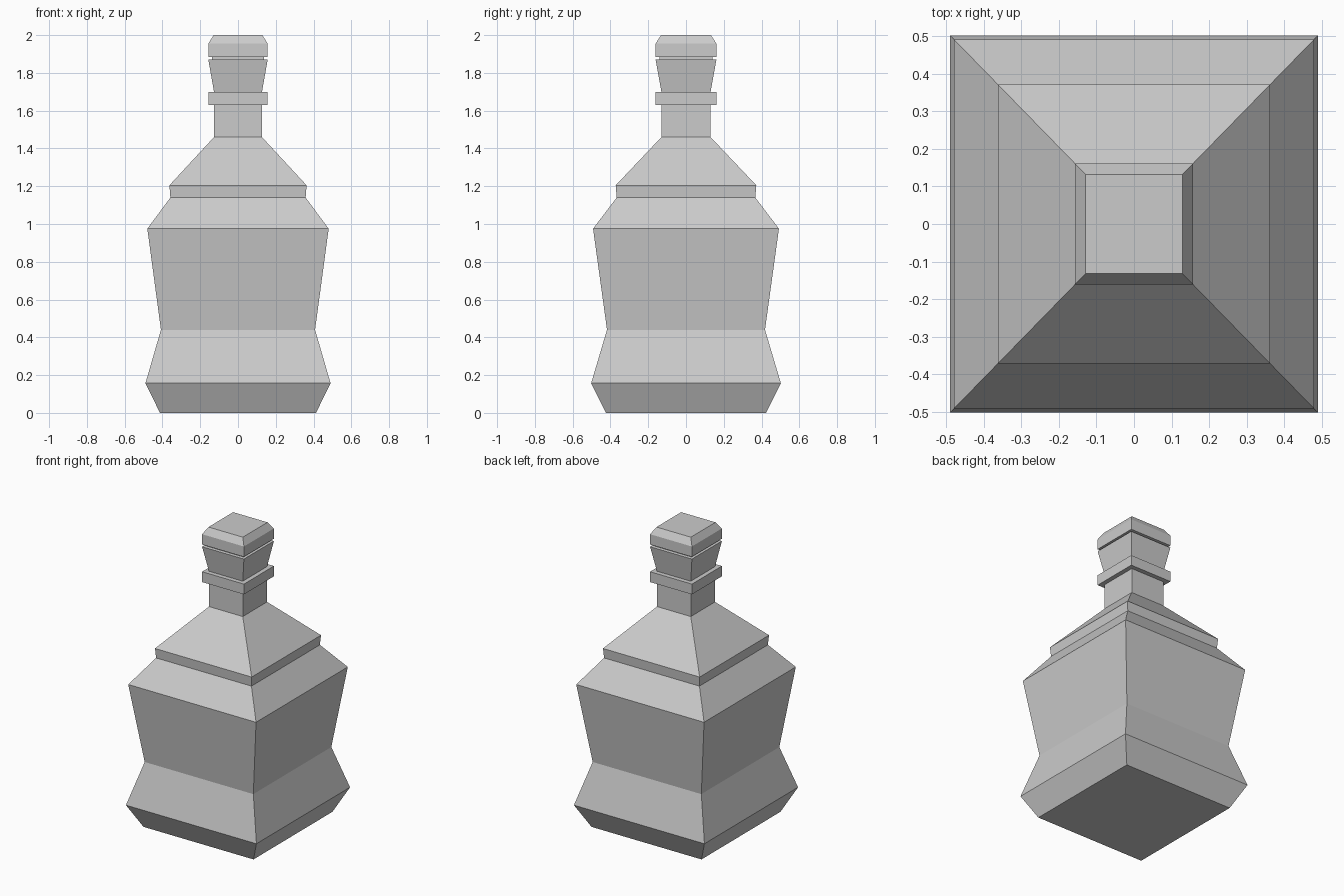
import bpy, bmesh

if "Cube" in bpy.data.objects:
    bpy.data.objects.remove(bpy.data.objects["Cube"])

DEPTH = 1.025  # the bottle is slightly deeper than wide


def square_loft(name, profile):
    """Stack rectangular rings of (half width, height) and cap both ends."""
    bm = bmesh.new()
    rings = []
    for w, z in profile:
        d = w * DEPTH
        rings.append([bm.verts.new((sx * w, sy * d, z))
                      for sx, sy in ((-1, -1), (1, -1), (1, 1), (-1, 1))])
    for a, b in zip(rings, rings[1:]):
        for i in range(4):
            j = (i + 1) % 4
            bm.faces.new((a[i], a[j], b[j], b[i]))
    bm.faces.new(rings[0][::-1])
    bm.faces.new(rings[-1])
    bmesh.ops.recalc_face_normals(bm, faces=bm.faces)
    mesh = bpy.data.meshes.new(name)
    bm.to_mesh(mesh)
    bm.free()
    obj = bpy.data.objects.new(name, mesh)
    bpy.context.collection.objects.link(obj)
    return obj


# Bottle: foot, waist, shoulder, band, neck and collar lip
square_loft("bottle", [
    (0.413, 0.0), (0.490, 0.157), (0.408, 0.44), (0.480, 0.975),
    (0.358, 1.14), (0.363, 1.205), (0.127, 1.46), (0.127, 1.63),
    (0.157, 1.63), (0.157, 1.70), (0.127, 1.70),
    # Stopper: flared grip, narrow groove and bevelled cap
    (0.157, 1.87), (0.138, 1.872), (0.138, 1.883),
    (0.157, 1.885), (0.157, 1.955), (0.129, 2.0),
])
